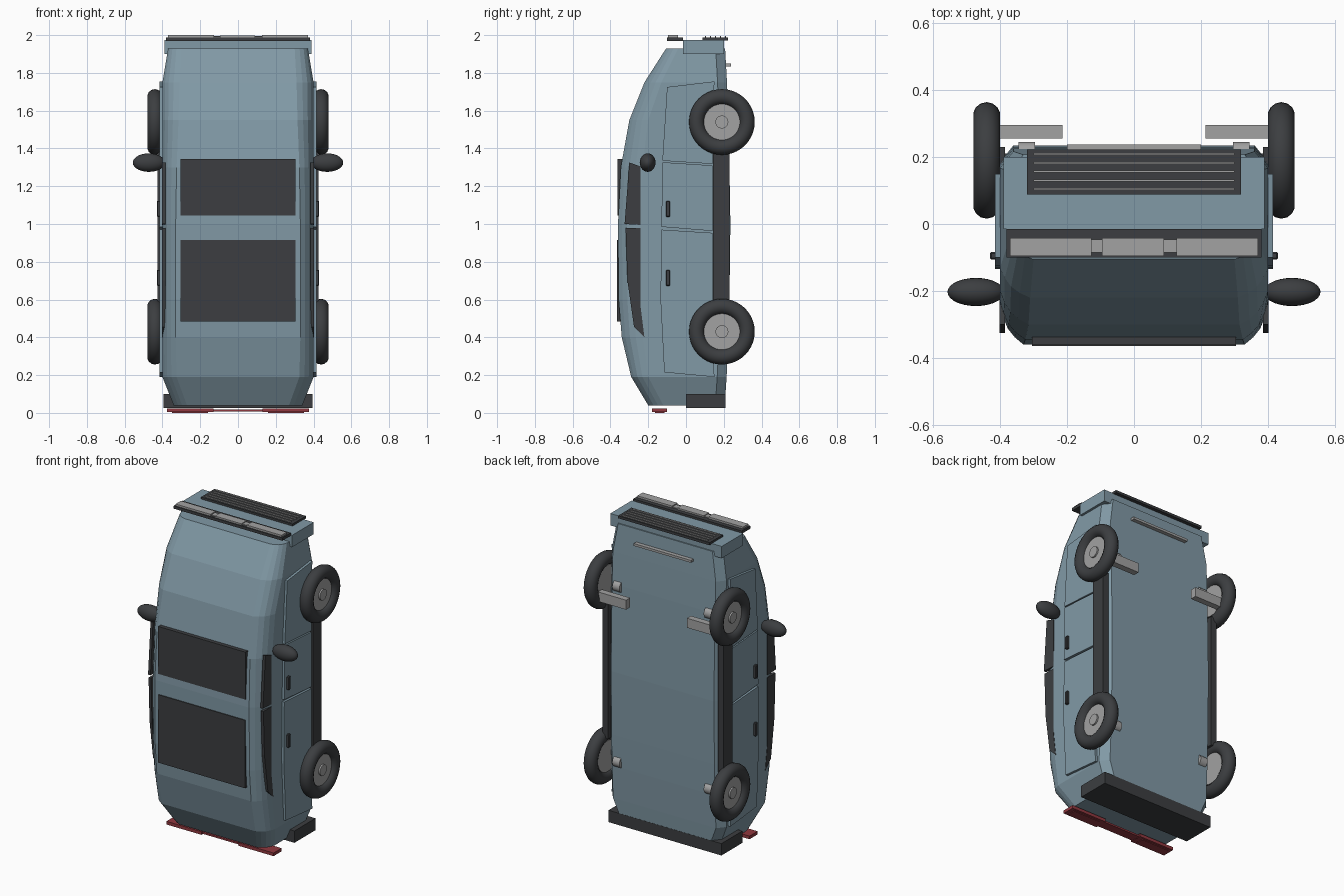
import bpy, bmesh, math
from mathutils import Matrix

if "Cube" in bpy.data.objects:
    bpy.data.objects.remove(bpy.data.objects["Cube"])


def material(name, r, g, b):
    m = bpy.data.materials.new(name)
    m.diffuse_color = (r, g, b, 1)
    m.use_nodes = True
    m.node_tree.nodes["Principled BSDF"].inputs["Base Color"].default_value = m.diffuse_color
    return m


BLUE = material("body_blue", 0.22, 0.32, 0.38)
DARK = material("dark_trim", 0.045, 0.048, 0.052)
RED = material("lamp_red", 0.28, 0.04, 0.05)
LIGHT = material("light_grey", 0.36, 0.36, 0.36)


def finish(name, bm, mat, smooth=False):
    bmesh.ops.recalc_face_normals(bm, faces=bm.faces)
    me = bpy.data.meshes.new(name)
    bm.to_mesh(me)
    bm.free()
    me.materials.append(mat)
    ob = bpy.data.objects.new(name, me)
    bpy.context.collection.objects.link(ob)
    if smooth:
        bpy.ops.object.select_all(action='DESELECT')
        ob.select_set(True)
        bpy.context.view_layer.objects.active = ob
        bpy.ops.object.shade_smooth_by_angle(angle=math.radians(35))
    return ob


def box(name, x, y, z, mat):
    bm = bmesh.new()
    size = [b - a for a, b in (x, y, z)]
    mid = [(a + b) / 2 for a, b in (x, y, z)]
    bmesh.ops.create_cube(bm, size=1, matrix=Matrix.Translation(mid) @ Matrix.Diagonal((*size, 1)))
    return finish(name, bm, mat)


def loft(name, rings, mat):
    bm = bmesh.new()
    rows = [[bm.verts.new(p) for p in ring] for ring in rings]
    n = len(rows[0])
    for a, b in zip(rows, rows[1:]):
        for i in range(n):
            j = (i + 1) % n
            bm.faces.new((a[i], a[j], b[j], b[i]))
    bm.faces.new(rows[0])
    bm.faces.new(rows[-1])
    return finish(name, bm, mat)


def plate(name, side, x0, x1, yz, mat):
    return loft(name, [[(side * x, y, z) for y, z in yz] for x in (x0, x1)], mat)


def drum(name, x0, x1, radius, y, z, mat):
    bm = bmesh.new()
    m = Matrix.Translation(((x0 + x1) / 2, y, z)) @ Matrix.Rotation(math.pi / 2, 4, 'Y')
    bmesh.ops.create_cone(bm, cap_ends=True, segments=32, radius1=radius, radius2=radius,
                          depth=abs(x1 - x0), matrix=m)
    return finish(name, bm, mat, True)


def tyre(name, x, y, z, major, minor):
    bm = bmesh.new()
    grid = []
    for i in range(40):
        a = math.tau * i / 40
        row = []
        for j in range(14):
            b = math.tau * j / 14
            r = major + minor * math.cos(b)
            row.append(bm.verts.new((x + minor * math.sin(b), y + r * math.cos(a), z + r * math.sin(a))))
        grid.append(row)
    for i in range(40):
        for j in range(14):
            k, l = (i + 1) % 40, (j + 1) % 14
            bm.faces.new((grid[i][j], grid[k][j], grid[k][l], grid[i][l]))
    return finish(name, bm, DARK, True)


# Body shell: cross-sections from tail (bottom) to nose (top)
# z, roof y, floor y, half width, roof half width, shoulder y
SECTIONS = [
    (0.04, -0.20, 0.205, 0.34, 0.27, -0.12),
    (0.19, -0.29, 0.215, 0.40, 0.325, -0.20),
    (0.40, -0.34, 0.225, 0.40, 0.33, -0.23),
    (0.60, -0.357, 0.23, 0.40, 0.33, -0.24),
    (1.00, -0.36, 0.235, 0.40, 0.33, -0.24),
    (1.30, -0.345, 0.23, 0.40, 0.325, -0.23),
    (1.55, -0.30, 0.225, 0.40, 0.315, -0.20),
    (1.75, -0.22, 0.217, 0.40, 0.31, -0.13),
    (1.93, -0.105, 0.207, 0.37, 0.30, -0.04),
]
rings = []
for z, top, floor, w, r, s in SECTIONS:
    half = []
    for k in range(5):
        t = k / 4
        bulge = 0.012 * math.sin(math.pi * t)
        half.append((r + (w - r) * t + bulge, top + (s - top) * t - bulge))
    half += [(w, floor - 0.05), (w - 0.04, floor)]
    rings.append([(x, y, z) for x, y in half] + [(-x, y, z) for x, y in reversed(half)])
loft("body_shell", rings, BLUE)

# Roof glass
box("windscreen", (-0.305, 0.305), (-0.362, -0.335), (1.045, 1.345), DARK)
box("rear_roof_glass", (-0.305, 0.305), (-0.365, -0.34), (0.485, 0.915), DARK)

# Nose: bumper, grille with slats, lamp bar
box("front_bumper", (-0.39, 0.39), (-0.015, 0.20), (1.90, 1.975), BLUE)
box("grille", (-0.32, 0.32), (0.088, 0.222), (1.972, 1.988), DARK)
for i in range(5):
    y = 0.104 + i * 0.0262
    box("grille_slat", (-0.30, 0.30), (y - 0.003, y + 0.003), (1.985, 1.995), LIGHT)
box("headlamp_bar", (-0.38, 0.38), (-0.10, -0.015), (1.97, 1.988), DARK)
box("headlamp_centre", (-0.095, 0.09), (-0.095, -0.042), (1.98, 1.998), LIGHT)
box("headlamp_link", (-0.13, 0.13), (-0.085, -0.047), (1.98, 1.993), LIGHT)
box("chin_strip", (-0.20, 0.20), (0.20, 0.237), (1.835, 1.85), LIGHT)

# Tail: bumper and lamp strip
box("rear_bumper", (-0.395, 0.395), (0.0, 0.21), (0.025, 0.10), DARK)
box("tail_lamp_strip", (-0.20, 0.20), (-0.17, -0.11), (0.007, 0.018), RED)

PANELS = {
    "front_wing": [(-0.10, 1.725), (0.15, 1.755), (0.14, 1.318), (-0.125, 1.335)],
    "front_door": [(-0.125, 1.327), (0.14, 1.31), (0.14, 0.963), (-0.13, 0.985)],
    "rear_door": [(-0.13, 0.97), (0.14, 0.953), (0.14, 0.55), (-0.135, 0.60)],
    "rear_wing": [(-0.135, 0.60), (0.14, 0.55), (0.15, 0.19), (-0.115, 0.215)],
}
WINDOWS = {
    "front_side_window": [(-0.30, 1.325), (-0.24, 1.305), (-0.24, 0.995), (-0.325, 1.0)],
    "rear_side_window": [(-0.32, 0.98), (-0.24, 0.98), (-0.24, 0.56), (-0.22, 0.40),
                         (-0.275, 0.455), (-0.31, 0.70)],
}


def span(side, a, b):
    return tuple(sorted((side * a, side * b)))


for s in (-1, 1):
    # Side panels, windows, handles and sills
    for name, pts in PANELS.items():
        plate(name, s, 0.39, 0.415, pts, BLUE)
    for name, pts in WINDOWS.items():
        plate(name, s, 0.385, 0.402, pts, DARK)
    for z in (0.715, 1.08):
        h = box("door_handle", span(s, 0.41, 0.43), (-0.106, -0.084), (z - 0.042, z + 0.042), DARK)
        bev = h.modifiers.new("bevel", 'BEVEL')
        bev.width = 0.004
    box("sill", span(s, 0.385, 0.425), (0.142, 0.23), (0.56, 1.41), DARK)

    # Lamps
    box("headlamp", span(s, 0.127, 0.37), (-0.095, -0.042), (1.98, 2.0), LIGHT)
    box("tail_lamp", span(s, 0.13, 0.375), (-0.18, -0.10), (0.004, 0.024), RED)
    box("tail_lamp_lens", span(s, 0.16, 0.35), (-0.165, -0.115), (0.0, 0.01), RED)

    # Mirror
    bm = bmesh.new()
    bmesh.ops.create_uvsphere(bm, u_segments=24, v_segments=14, radius=1,
                              matrix=Matrix.Translation((s * 0.472, -0.203, 1.325))
                              @ Matrix.Rotation(math.pi / 2, 4, 'Y')
                              @ Matrix.Diagonal((0.049, 0.042, 0.085, 1)))
    finish("wing_mirror", bm, DARK, True)

    # Wheels
    for z in (0.43, 1.54):
        tyre("tyre", s * 0.44, 0.19, z, 0.133, 0.041)
        drum("rim", s * 0.415, s * 0.455, 0.098, 0.19, z, LIGHT)
        drum("hub_cap", s * 0.45, s * 0.465, 0.034, 0.19, z, LIGHT)
        drum("axle_stub", s * 0.295, s * 0.345, 0.035, 0.21, z, LIGHT)
    box("suspension_arm", span(s, 0.213, 0.41), (0.255, 0.295), (1.45, 1.51), LIGHT)
